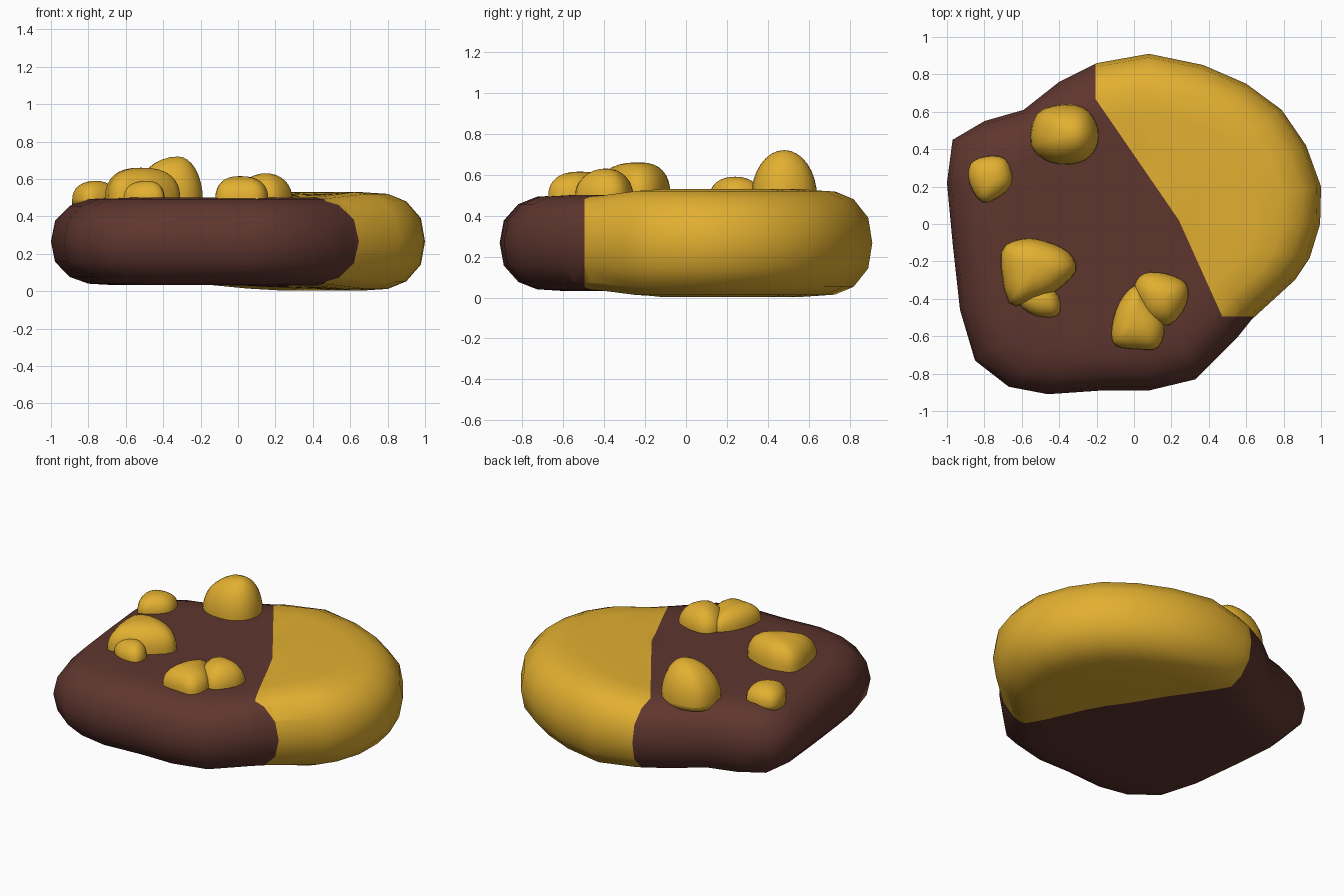
import bpy, bmesh, math
from mathutils import Vector

if "Cube" in bpy.data.objects:
    bpy.data.objects.remove(bpy.data.objects["Cube"])


def material(name, rgb):
    m = bpy.data.materials.new(name)
    m.diffuse_color = (*rgb, 1)
    m.use_nodes = True
    m.node_tree.nodes["Principled BSDF"].inputs["Base Color"].default_value = m.diffuse_color
    return m


brown = material("chocolate brown", (0.115, 0.037, 0.028))
gold = material("golden biscuit", (0.76, 0.43, 0.03))


def loft(name, rings, mats, caps):
    """Closed surface through equal-length rings, capped with centre points."""
    bm = bmesh.new()
    vs = [[bm.verts.new(p) for p in r] for r in rings]
    n = len(vs[0])
    for a, b in zip(vs, vs[1:]):
        for i in range(n):
            j = (i + 1) % n
            bm.faces.new((a[i], a[j], b[j], b[i]))
    for ring, c in ((vs[0], caps[0]), (vs[-1], caps[1])):
        cv = bm.verts.new(c)
        for i in range(n):
            bm.faces.new((ring[i], ring[(i + 1) % n], cv))
    bmesh.ops.recalc_face_normals(bm, faces=bm.faces)
    me = bpy.data.meshes.new(name)
    ob = bpy.data.objects.new(name, me)
    bpy.context.collection.objects.link(ob)
    for m in mats:
        me.materials.append(m)
    return ob, bm


def finish(ob, bm):
    for f in bm.faces:
        f.smooth = True
    bm.to_mesh(ob.data)
    bm.free()


# Biscuit body: rounded slab, thicker on the undipped gold side
outline = [(-1, .22), (-.97, -.1), (-.93, -.46), (-.85, -.73), (-.67, -.87), (-.46, -.91),
           (-.17, -.89), (.08, -.89), (.33, -.83), (.55, -.61), (.63, -.51), (.86, -.3),
           (.94, -.18), (.995, 0), (1, .2), (.92, .42), (.79, .61), (.6, .75), (.37, .85),
           (.08, .91), (-.2, .86), (-.4, .76), (-.59, .61), (-.8, .55), (-.97, .45)]
bend = Vector((.24, .02))
normals = [Vector((.64, .44)).normalized(), Vector((.51, .23)).normalized()]


def gold_depth(x, y):
    return max((Vector((x, y)) - bend).dot(n) for n in normals)


def body_point(x, y, h):
    g = min(1, max(0, gold_depth(x, y) / .28))
    return (x, y, .266 + h * (1 + .125 * g))


half = [(.35, .234), (.66, .234), (.80, .226), (.90, .19), (.978, .11)]
profile = [(s, -h) for s, h in half] + [(1, 0)] + [(s, h) for s, h in reversed(half)]
rings = [[body_point(x * s, y * s, h) for x, y in outline] for s, h in profile]
body, bm = loft("biscuit_body", rings, [brown, gold], [(0, 0, .032), (0, 0, .5)])

# Cut the edge of the chocolate dip into the faces, then colour each side
cuts = [(bend, normals[0]), (bend, normals[1]),
        (Vector((0, -.495)), Vector((0, 1))), (Vector((-.205, 0)), Vector((1, 0)))]
for co, no in cuts:
    bmesh.ops.bisect_plane(bm, geom=bm.verts[:] + bm.edges[:] + bm.faces[:], dist=1e-5,
                           plane_co=(*co, 0), plane_no=(*no, 0))
for f in bm.faces:
    c = f.calc_center_median()
    f.material_index = int(gold_depth(c.x, c.y) > 0 and c.y > -.495 and c.x > -.205)
finish(body, bm)


# Nut pieces: domes over a smooth footprint, leaning to a peak
def nut(name, foot, peak, power=2.0):
    pts = [Vector(p) for p in foot]
    n = len(pts)
    loop = []
    for i in range(n):
        p0, p1, p2, p3 = (pts[(i + k) % n] for k in (-1, 0, 1, 2))
        for t in (0, .33, .67):
            loop.append(.5 * (2 * p1 + (p2 - p0) * t + (2 * p0 - 5 * p1 + 4 * p2 - p3) * t * t
                              + (3 * p1 - p0 - 3 * p2 + p3) * t ** 3))
    top = Vector(peak[:2])
    rise = peak[2] - .49
    rings = [[(p.x, p.y, .46) for p in loop]]
    for k in range(8):
        a = k / 8 * math.pi / 2
        s = math.cos(a) ** (2 / power)
        h = math.sin(a) ** (2 / power)
        rings.append([(*(top + (p - top) * s), .49 + rise * h) for p in loop])
    mid = sum(pts, Vector((0, 0))) / n
    ob, b = loft(name, rings, [gold], [(mid.x, mid.y, .46), peak])
    finish(ob, b)


nut("nut_back", [(-.55, .42), (-.45, .33), (-.3, .325), (-.21, .39), (-.19, .5), (-.25, .61),
                 (-.37, .64), (-.52, .59)], (-.32, .48, .72), 2.0)
nut("nut_left", [(-.88, .22), (-.81, .115), (-.7, .16), (-.65, .24), (-.69, .35), (-.8, .36),
                 (-.875, .32)], (-.76, .24, .59), 2.2)
nut("nut_large", [(-.71, -.15), (-.6, -.08), (-.48, -.09), (-.35, -.15), (-.31, -.25),
                  (-.42, -.36), (-.54, -.41), (-.67, -.42)], (-.52, -.23, .66), 2.5)
nut("nut_large_chip", [(-.62, -.42), (-.53, -.49), (-.41, -.49), (-.4, -.39), (-.5, -.3),
                       (-.6, -.34)], (-.48, -.4, .59), 2.2)
nut("nut_front_right", [(0, -.35), (.05, -.265), (.17, -.265), (.28, -.32), (.28, -.43),
                        (.19, -.54), (.06, -.5)], (.15, -.39, .63), 2.1)
nut("nut_front", [(-.12, -.56), (-.08, -.42), (0, -.33), (.06, -.38), (.16, -.53), (.13, -.66),
                  (.02, -.67), (-.1, -.65)], (.01, -.52, .615), 2.4)
